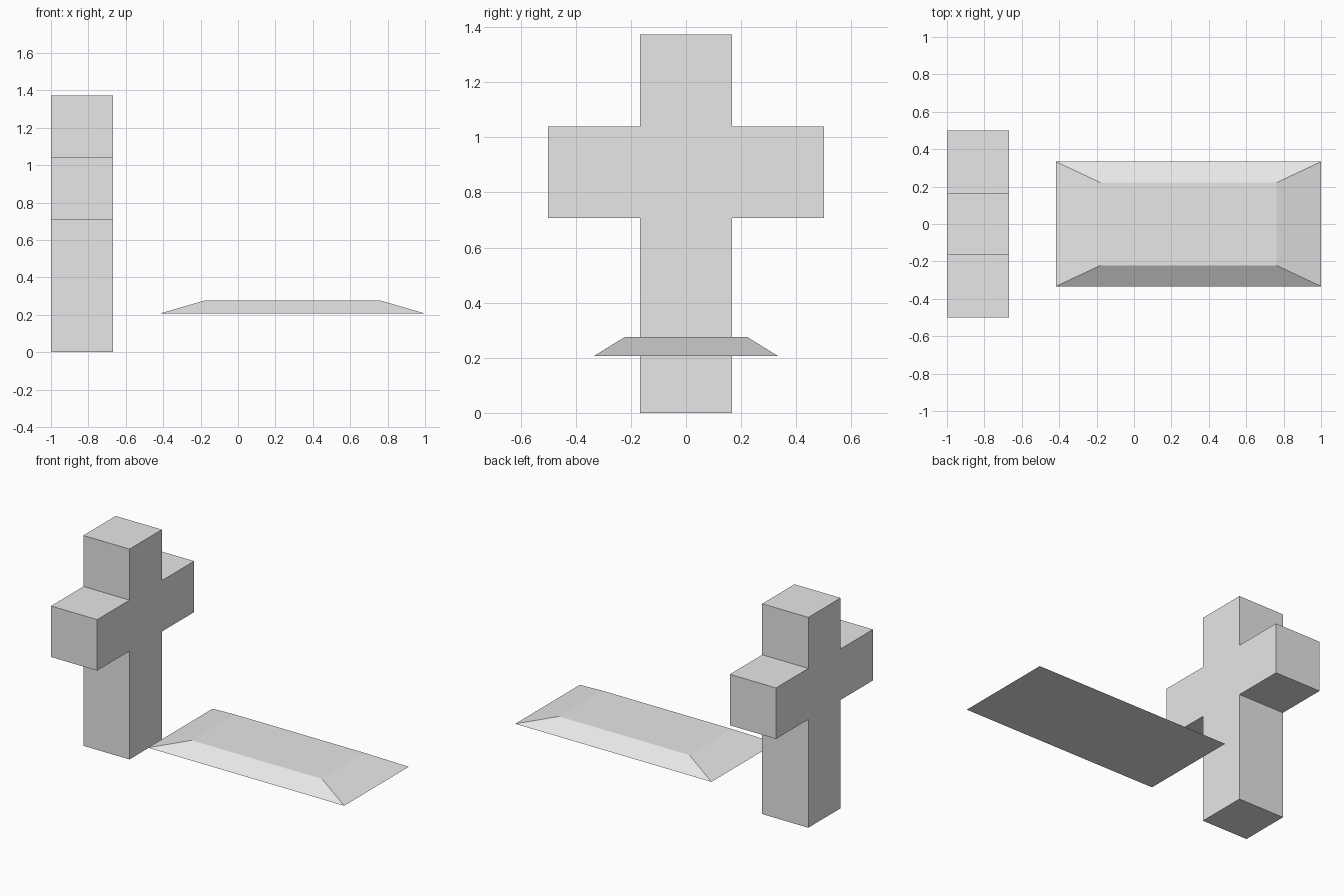
import bpy
import bmesh
from mathutils import Vector

cube = bpy.data.objects.get("Cube")
if cube:
    bpy.data.objects.remove(cube, do_unlink=True)

# Single stone colour
GREY = (0.8, 0.8, 0.8, 1.0)
stone = bpy.data.materials.new("stone_grey")
stone.use_nodes = True
stone.diffuse_color = GREY
stone.node_tree.nodes["Principled BSDF"].inputs["Base Color"].default_value = GREY


def extruded(name, outline, offset, top_scale=1.0):
    """Extrude a closed outline by offset, scaling the far cap about its centre."""
    bm = bmesh.new()
    base = bm.faces.new([bm.verts.new(p) for p in outline])
    extrusion = bmesh.ops.extrude_face_region(bm, geom=[base], use_keep_orig=True)
    cap = [v for v in extrusion["geom"] if isinstance(v, bmesh.types.BMVert)]
    centre = sum((v.co for v in cap), Vector()) / len(cap)
    for v in cap:
        v.co = centre + (v.co - centre) * top_scale + Vector(offset)
    bmesh.ops.recalc_face_normals(bm, faces=bm.faces[:])
    mesh = bpy.data.meshes.new(name)
    bm.to_mesh(mesh)
    bm.free()
    mesh.materials.append(stone)
    obj = bpy.data.objects.new(name, mesh)
    bpy.context.collection.objects.link(obj)
    return obj


# Upright cross: half profile mirrored across y, extruded along x
WIDTH = 0.333
POST, ARM = WIDTH / 2, 0.5
ARM_LOW, ARM_HIGH, TOP = 0.707, 1.04, 1.373
half = [(POST, 0), (POST, ARM_LOW), (ARM, ARM_LOW),
        (ARM, ARM_HIGH), (POST, ARM_HIGH), (POST, TOP)]
profile = half + [(-y, z) for y, z in reversed(half)]
extruded("cross_headstone", [(-1, y, z) for y, z in profile], (WIDTH, 0, 0))

# Grave slab: rectangle drawn up to a smaller top
X0, X1, Y, Z = -0.417, 1.0, 0.333, 0.207
slab = [(X0, -Y, Z), (X1, -Y, Z), (X1, Y, Z), (X0, Y, Z)]
extruded("grave_slab", slab, (0, 0, 0.069), top_scale=0.665)
